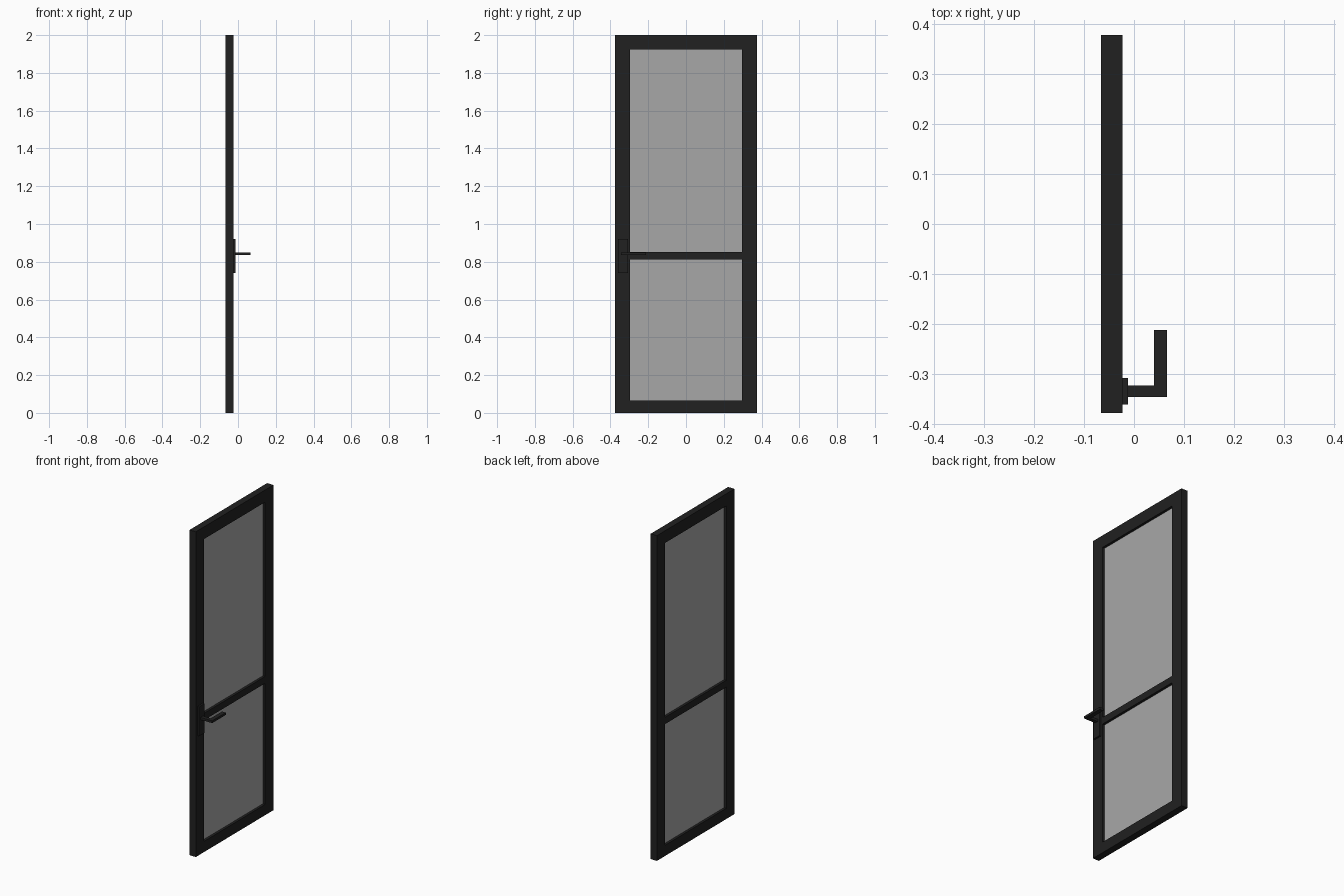
import bpy, bmesh
from mathutils import Vector

if "Cube" in bpy.data.objects:
    bpy.data.objects.remove(bpy.data.objects["Cube"])


def material(name, rgba):
    m = bpy.data.materials.new(name)
    m.diffuse_color = rgba
    m.use_nodes = True
    m.node_tree.nodes["Principled BSDF"].inputs["Base Color"].default_value = m.diffuse_color
    return m


DARK = material("dark_metal", (0.015, 0.015, 0.015, 1))
GLASS = material("grey_glass", (0.39, 0.39, 0.39, 1))


def prism(name, points, direction, mat):
    """Extrude a closed planar outline along a direction."""
    bm = bmesh.new()
    face = bm.faces.new([bm.verts.new(p) for p in points])
    ext = bmesh.ops.extrude_face_region(bm, geom=[face])
    moved = [g for g in ext["geom"] if isinstance(g, bmesh.types.BMVert)]
    bmesh.ops.translate(bm, vec=Vector(direction), verts=moved)
    bmesh.ops.recalc_face_normals(bm, faces=bm.faces)
    mesh = bpy.data.meshes.new(name)
    bm.to_mesh(mesh)
    bm.free()
    mesh.materials.append(mat)
    obj = bpy.data.objects.new(name, mesh)
    bpy.context.collection.objects.link(obj)
    return obj


def box(name, x0, x1, y0, y1, z0, z1, mat):
    outline = [(x0, y0, z0), (x0, y1, z0), (x0, y1, z1), (x0, y0, z1)]
    return prism(name, outline, (x1 - x0, 0, 0), mat)


BACK, FRONT = -0.066, -0.023      # door thickness
OUT, INN = 0.377, 0.297           # half width outside and at the opening
BOTTOM, TOP = 0.066, 1.925        # opening heights
BAR0, BAR1 = 0.811, 0.853         # middle bar heights

# Perimeter frame: four mitred members
outer = [(-OUT, 0), (OUT, 0), (OUT, 2), (-OUT, 2)]
inner = [(-INN, BOTTOM), (INN, BOTTOM), (INN, TOP), (-INN, TOP)]
for i, name in enumerate(["bottom_rail", "right_stile", "top_rail", "left_stile"]):
    j = (i + 1) % 4
    quad = [outer[i], outer[j], inner[j], inner[i]]
    prism(name, [(BACK, y, z) for y, z in quad], (FRONT - BACK, 0, 0), DARK)

# Middle bar
box("middle_bar", BACK, FRONT, -INN, INN, BAR0, BAR1, DARK)

# Recessed glass panes
mid = (BACK + FRONT) / 2
for name, z0, z1 in [("lower_glass", BOTTOM, BAR0), ("upper_glass", BAR1, TOP)]:
    box(name, mid - 0.006, mid + 0.006, -INN, INN, z0, z1, GLASS)

# Handle plate
box("handle_plate", FRONT, -0.012, -0.36, -0.307, 0.74, 0.92, DARK)

# L-shaped lever handle
lever = [(-0.012, -0.345), (0.066, -0.345), (0.066, -0.212),
         (0.04, -0.212), (0.04, -0.322), (-0.012, -0.322)]
prism("lever_handle", [(x, y, 0.835) for x, y in lever], (0, 0, 0.014), DARK)
